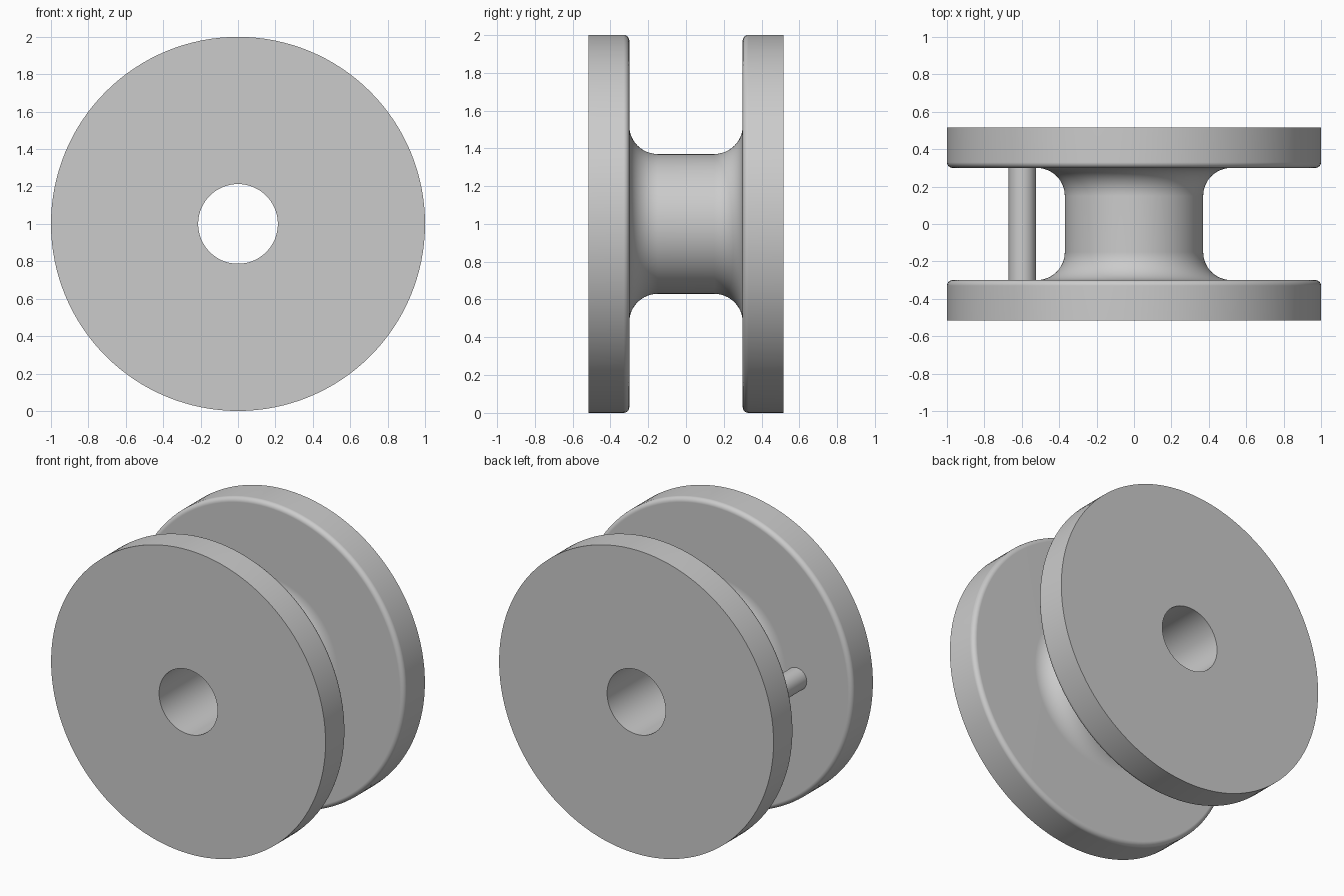
import bpy
import bmesh
from math import pi, sin, cos, radians
from mathutils import Matrix, Vector

cube = bpy.data.objects.get("Cube")
if cube:
    bpy.data.objects.remove(cube, do_unlink=True)

grey = bpy.data.materials.new("plain grey")
grey.use_nodes = True
grey.diffuse_color = (0.6, 0.6, 0.6, 1)
grey.node_tree.nodes["Principled BSDF"].inputs["Base Color"].default_value = grey.diffuse_color

HALF, INNER = 0.517, 0.3          # outer and inner flange faces
RIM, HUB, BORE = 1.0, 0.37, 0.213  # radii
FILLET, ROUND = 0.15, 0.03
CENTRE = Vector((0, 0, 1))


def finish(bm, name):
    bmesh.ops.recalc_face_normals(bm, faces=bm.faces)
    mesh = bpy.data.meshes.new(name)
    bm.to_mesh(mesh)
    bm.free()
    mesh.materials.append(grey)
    obj = bpy.data.objects.new(name, mesh)
    bpy.context.collection.objects.link(obj)
    bpy.ops.object.select_all(action='DESELECT')
    obj.select_set(True)
    bpy.context.view_layer.objects.active = obj
    bpy.ops.object.shade_smooth_by_angle(angle=radians(30))
    normals = obj.modifiers.new("even normals", 'WEIGHTED_NORMAL')
    normals.keep_sharp = True
    return obj


def arc(r, y, radius, start, end, steps):
    angles = [start + (end - start) * i / steps for i in range(steps + 1)]
    return [(r + radius * cos(a), y + radius * sin(a)) for a in angles]


# Spool: bore, flange with rounded inner rim, filleted hub, mirrored flange
half = [(BORE, HALF), (RIM, HALF)]
half += arc(RIM - ROUND, INNER + ROUND, ROUND, 0, -pi / 2, 6)
half += arc(HUB + FILLET, INNER - FILLET, FILLET, pi / 2, pi, 12)
profile = half + [(r, -y) for r, y in reversed(half)]

bm = bmesh.new()
verts = [bm.verts.new((r, y, 1)) for r, y in profile]
edges = [bm.edges.new((v, verts[(i + 1) % len(verts)])) for i, v in enumerate(verts)]
bmesh.ops.spin(bm, geom=verts + edges, cent=CENTRE, axis=(0, 1, 0),
               angle=2 * pi, steps=128, use_merge=True)
bmesh.ops.remove_doubles(bm, verts=bm.verts, dist=0.0001)
finish(bm, "spool_body")

# Cross pin between the flanges
bm = bmesh.new()
bmesh.ops.create_cone(bm, cap_ends=True, segments=48, radius1=0.073, radius2=0.073,
                      depth=2 * INNER + 0.02,
                      matrix=Matrix.Translation((-0.597, 0, 1)) @ Matrix.Rotation(pi / 2, 4, 'X'))
finish(bm, "cross_pin")
